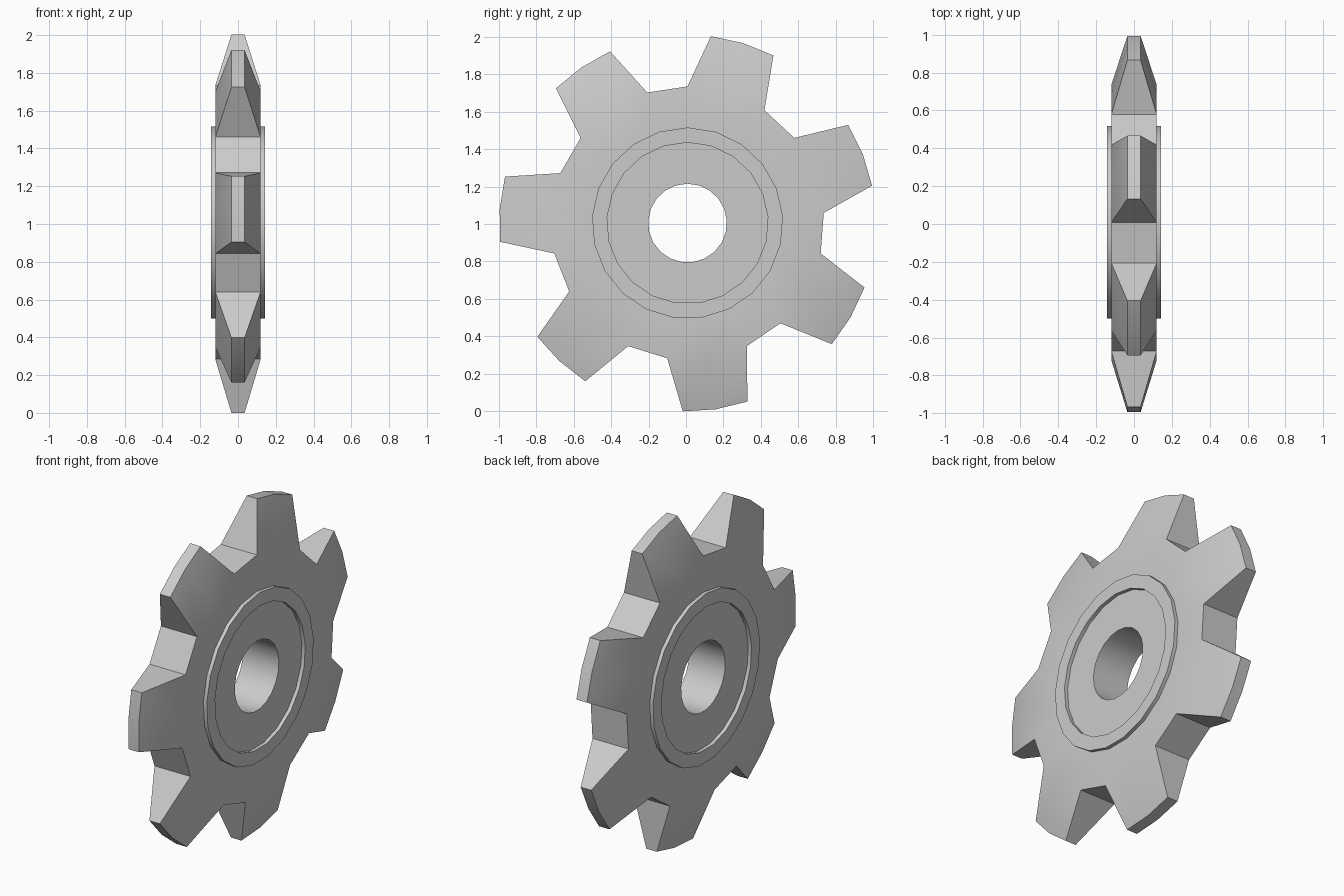
import bpy, bmesh
from math import sin, cos, pi, radians

if "Cube" in bpy.data.objects:
    bpy.data.objects.remove(bpy.data.objects["Cube"])

TEETH, SEG = 7, 21
STEP = 2 * pi / SEG
CY, CZ = 0.008, 1.005
bm = bmesh.new()

def vert(x, r, a):
    return bm.verts.new((x, CY + r * cos(a), CZ + r * sin(a)))

# Cross-section of the disc: hub face, raised ring, web out to the tooth root
profile = [(0.21, 0.12), (0.43, 0.12), (0.43, 0.142),
           (0.51, 0.142), (0.51, 0.12), (0.729, 0.12)]
section = profile + [(r, -x) for r, x in reversed(profile)]
n, half = len(section), len(profile)
# Index 0 of each three columns is a valley edge, 1 is a tooth centre, 2 the next valley edge
cols = [[vert(x, r, pi / 2 - i * STEP) for r, x in section] for i in range(SEG)]

for i in range(SEG):
    a, b = cols[i], cols[(i + 1) % SEG]
    for j in range(n):
        # the outer wall is only left closed in the valleys
        if j == half - 1 and i % 3 != 2:
            continue
        k = (j + 1) % n
        bm.faces.new((a[j], a[k], b[k], b[j]))

# Tapered teeth
for t in range(TEETH):
    mid = pi / 2 - (3 * t + 1) * STEP
    root = [(cols[3 * t + i][half - 1], cols[3 * t + i][half]) for i in range(3)]
    tip = []
    for d in (10, 0, -10):
        ang = mid + radians(d)
        tip.append((vert(0.035, 1.005, ang), vert(-0.035, 1.005, ang)))
    for i in range(2):
        for s in range(2):
            bm.faces.new((root[i][s], root[i + 1][s], tip[i + 1][s], tip[i][s]))
        bm.faces.new((tip[i][0], tip[i + 1][0], tip[i + 1][1], tip[i][1]))
    for i in (0, 2):
        bm.faces.new((root[i][0], root[i][1], tip[i][1], tip[i][0]))

bmesh.ops.recalc_face_normals(bm, faces=bm.faces)
mesh = bpy.data.meshes.new("sprocket")
bm.to_mesh(mesh)
bm.free()
sprocket = bpy.data.objects.new("sprocket", mesh)
bpy.context.collection.objects.link(sprocket)

# Smooth hole and face, crisp tooth edges
bpy.context.view_layer.objects.active = sprocket
sprocket.select_set(True)
bpy.ops.object.shade_smooth_by_angle(angle=radians(30))
